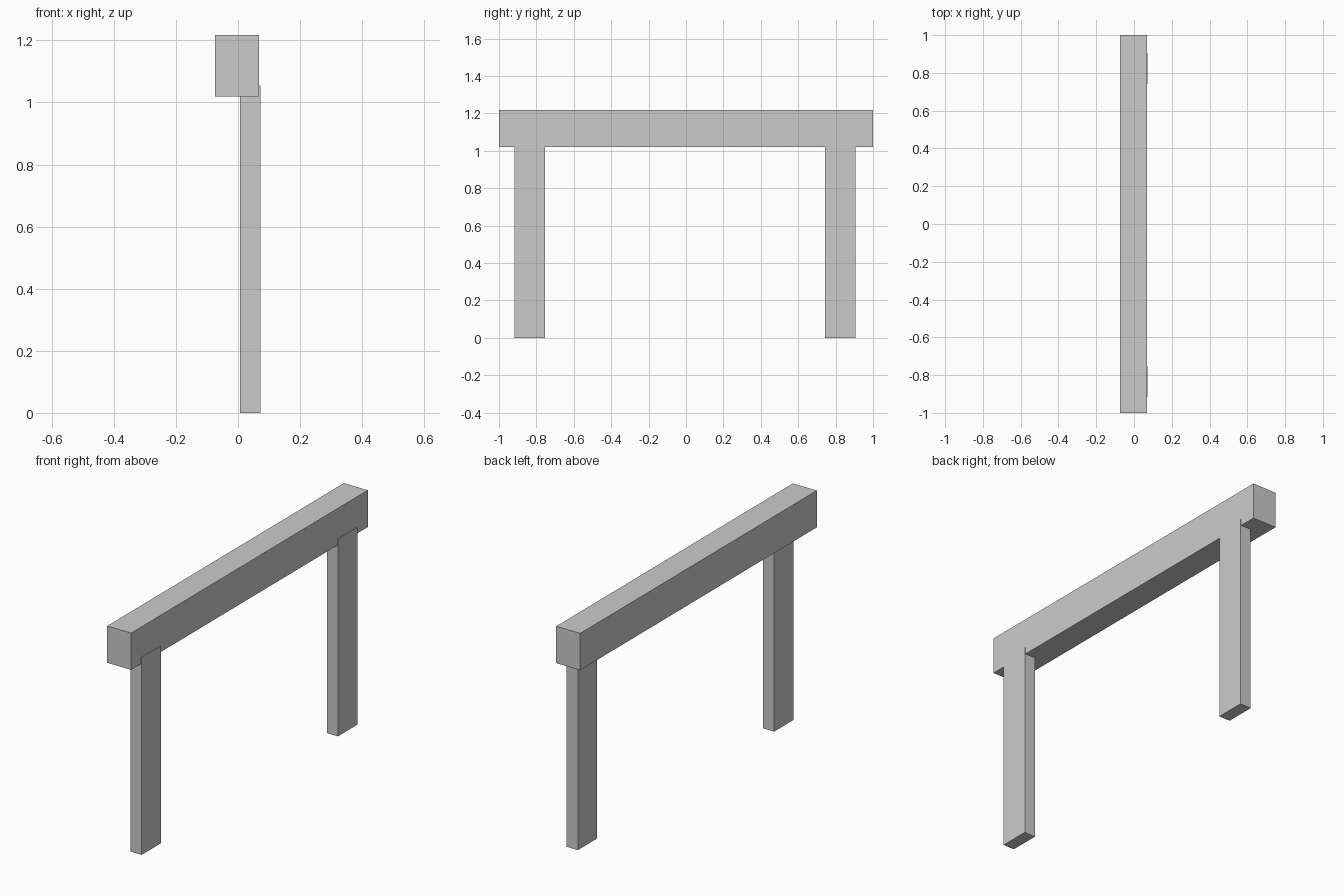
import bpy

# Remove the default cube
cube = bpy.data.objects.get("Cube")
if cube:
    bpy.data.objects.remove(cube, do_unlink=True)

# Single light grey finish
grey = bpy.data.materials.new("light_grey")
grey.use_nodes = True
colour = (0.6, 0.6, 0.6, 1)
grey.diffuse_color = colour
grey.node_tree.nodes["Principled BSDF"].inputs["Base Color"].default_value = colour


def box(name, low, high):
    """Add a flat-shaded box between two opposite corners."""
    centre = [(a + b) / 2 for a, b in zip(low, high)]
    bpy.ops.mesh.primitive_cube_add(size=1, location=centre)
    obj = bpy.context.object
    obj.name = name
    obj.scale = [b - a for a, b in zip(low, high)]
    bpy.ops.object.transform_apply(location=False, rotation=False, scale=True)
    obj.data.materials.append(grey)
    return obj


# Long top beam
box("top_beam", (-0.074, -1, 1.02), (0.068, 1, 1.217))

# Two posts, set slightly proud of the beam's left side
for name, y in (("front_post", -0.917), ("back_post", 0.742)):
    box(name, (0.006, y, 0), (0.072, y + 0.163, 1.055))
